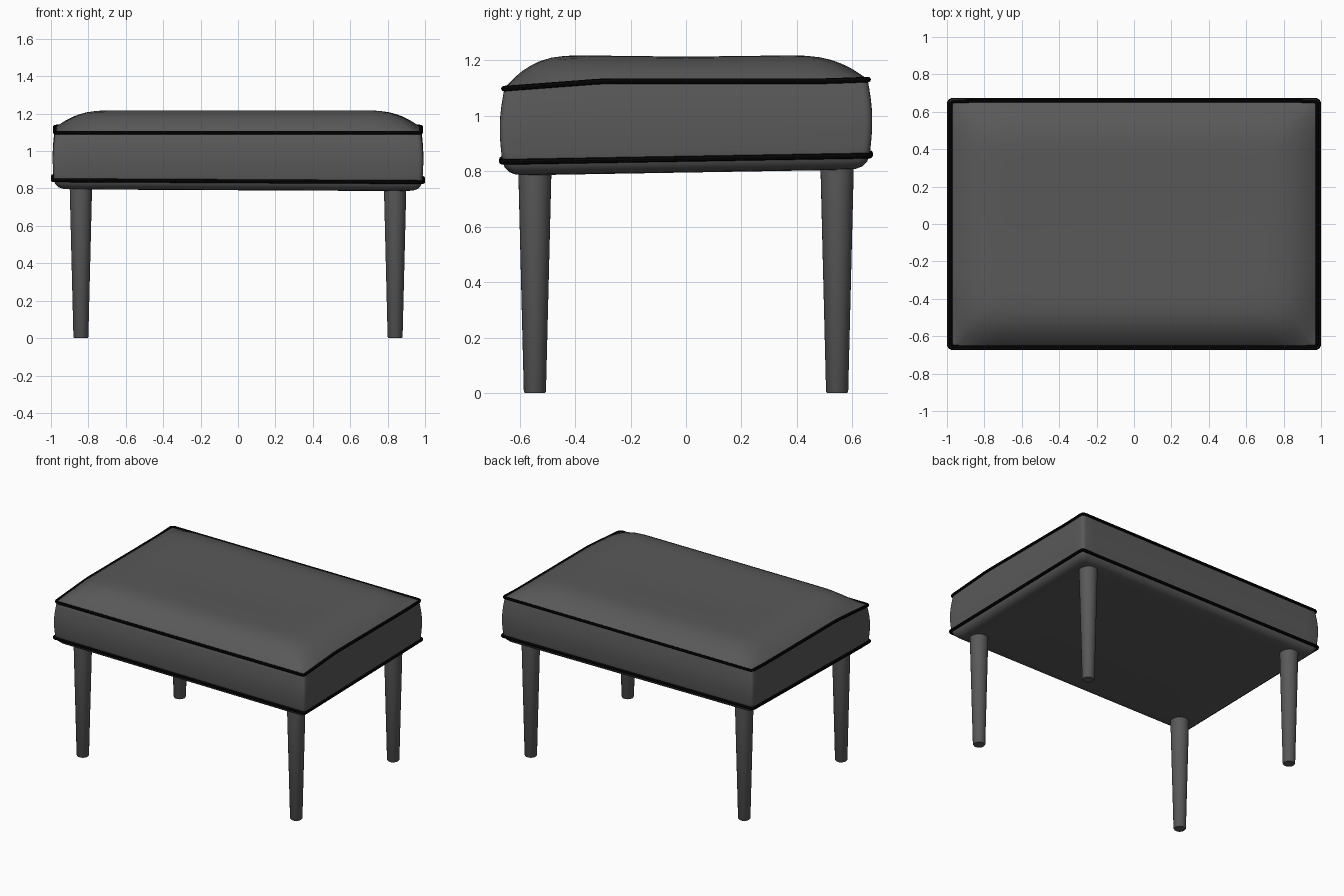
import bpy, bmesh, math

if "Cube" in bpy.data.objects:
    bpy.data.objects.remove(bpy.data.objects["Cube"])

def material(name, v):
    m = bpy.data.materials.new(name)
    m.diffuse_color = (v, v, v, 1)
    m.use_nodes = True
    m.node_tree.nodes["Principled BSDF"].inputs["Base Color"].default_value = m.diffuse_color
    return m

grey = material("grey fabric", 0.10)
black = material("black piping", 0.002)

def smooth(ob, angle=40):
    bpy.ops.object.select_all(action='DESELECT')
    ob.select_set(True)
    bpy.context.view_layer.objects.active = ob
    bpy.ops.object.shade_smooth_by_angle(angle=math.radians(angle))

def make(name, bm, mat):
    bmesh.ops.recalc_face_normals(bm, faces=bm.faces)
    me = bpy.data.meshes.new(name)
    bm.to_mesh(me)
    bm.free()
    me.materials.append(mat)
    ob = bpy.data.objects.new(name, me)
    bpy.context.collection.objects.link(ob)
    smooth(ob)
    return ob

# Seam heights: the seat slopes down slightly towards the front
def top_seam(x, y):
    drop = max(0, (-0.3 - y) / 0.36)
    return 1.125 - 0.027 * min(drop, 1) + 0.006 * max(0, (y - 0.5) / 0.16)

def low_seam(x, y):
    return 0.850 + 0.017 * y - 0.005 * x

# Puffy top: rises quickly from each edge, slight dip in the middle
def crown(x, y, a=0.978, b=0.655):
    def rise(d, w):
        t = min(max(d / w, 0), 1)
        return 1 - (1 - t) ** 2.6
    full = 1.218 - 0.010 * math.exp(-(y / 0.25) ** 2) * math.exp(-(x / 0.7) ** 4)
    s = top_seam(x, y)
    return s + (full - s) * rise(a - abs(x), 0.30) * rise(b - abs(y), 0.27)

# Rounded rectangle with evenly divided sides
def rounded_rect(a, b, r, n=24, k=4):
    pts = []
    corners = [(a - r, b - r, 0), (r - a, b - r, 90), (r - a, r - b, 180), (a - r, r - b, 270)]
    for i, (cx, cy, deg) in enumerate(corners):
        for j in range(k + 1):
            t = math.radians(deg + 90 * j / k)
            pts.append((cx + r * math.cos(t), cy + r * math.sin(t)))
        nx, ny, nd = corners[(i + 1) % 4]
        t = math.radians(nd)
        x0, y0 = pts[-1]
        x1, y1 = nx + r * math.cos(t), ny + r * math.sin(t)
        pts += [(x0 + (x1 - x0) * j / n, y0 + (y1 - y0) * j / n) for j in range(1, n)]
    return pts

# Cushion: one lofted body from underside to crown
rings = []
for inset, dz in [(0.60, -0.050), (0.10, -0.050), (0.05, -0.047), (0.025, -0.038), (0.008, -0.020)]:
    rings.append([(x, y, low_seam(x, y) + dz)
                  for x, y in rounded_rect(0.985 - inset, 0.662 - inset, 0.03)])
for i in range(9):
    t = i / 8
    bulge = 0.013 * math.sin(math.pi * t)
    a, b = 0.985 - 0.007 * t + bulge * 0.7, 0.662 - 0.007 * t + bulge
    rings.append([(x, y, low_seam(x, y) * (1 - t) + top_seam(x, y) * t)
                  for x, y in rounded_rect(a, b, 0.025)])
for d in (0.008, 0.02, 0.04, 0.065, 0.095, 0.13, 0.17, 0.22, 0.28, 0.38, 0.5, 0.6):
    rings.append([(x, y, crown(x, y))
                  for x, y in rounded_rect(0.978 - d, 0.655 - d, 0.02)])
bm = bmesh.new()
loops = [[bm.verts.new(p) for p in ring] for ring in rings]
N = len(loops[0])
for l0, l1 in zip(loops, loops[1:]):
    for i in range(N):
        bm.faces.new((l0[i], l0[(i + 1) % N], l1[(i + 1) % N], l1[i]))
bm.faces.new(loops[0])
bm.faces.new(loops[-1])
make("seat_cushion", bm, grey)

# Piping cords along both seams
def piping(name, a, b, height):
    cu = bpy.data.curves.new(name, 'CURVE')
    cu.dimensions = '3D'
    cu.bevel_depth = 0.010
    cu.bevel_resolution = 2
    pts = rounded_rect(a, b, 0.02)
    sp = cu.splines.new('POLY')
    sp.points.add(len(pts) - 1)
    for p, (x, y) in zip(sp.points, pts):
        p.co = (x, y, height(x, y), 1)
    sp.use_cyclic_u = True
    cu.materials.append(black)
    ob = bpy.data.objects.new(name, cu)
    bpy.context.collection.objects.link(ob)
    bpy.ops.object.select_all(action='DESELECT')
    ob.select_set(True)
    bpy.context.view_layer.objects.active = ob
    bpy.ops.object.convert(target='MESH')
    smooth(bpy.context.view_layer.objects.active)

piping("top_piping", 0.979, 0.657, top_seam)
piping("bottom_piping", 0.990, 0.664, low_seam)

# Tapered round legs with softened feet
def leg(name, cx, cy):
    bm = bmesh.new()
    prof = [(0.036, 0), (0.040, 0.006), (0.0605, 0.83)]
    n = 32
    ls = [[bm.verts.new((cx + r * math.cos(2 * math.pi * i / n),
                         cy + r * math.sin(2 * math.pi * i / n), z)) for i in range(n)]
          for r, z in prof]
    for l0, l1 in zip(ls, ls[1:]):
        for i in range(n):
            bm.faces.new((l0[i], l0[(i + 1) % n], l1[(i + 1) % n], l1[i]))
    bm.faces.new(ls[0])
    bm.faces.new(ls[-1])
    make(name, bm, grey)

for sx, side in ((-1, "left"), (1, "right")):
    for sy, end in ((-1, "front"), (1, "back")):
        leg(f"{end}_{side}_leg", sx * 0.84, sy * 0.545)
